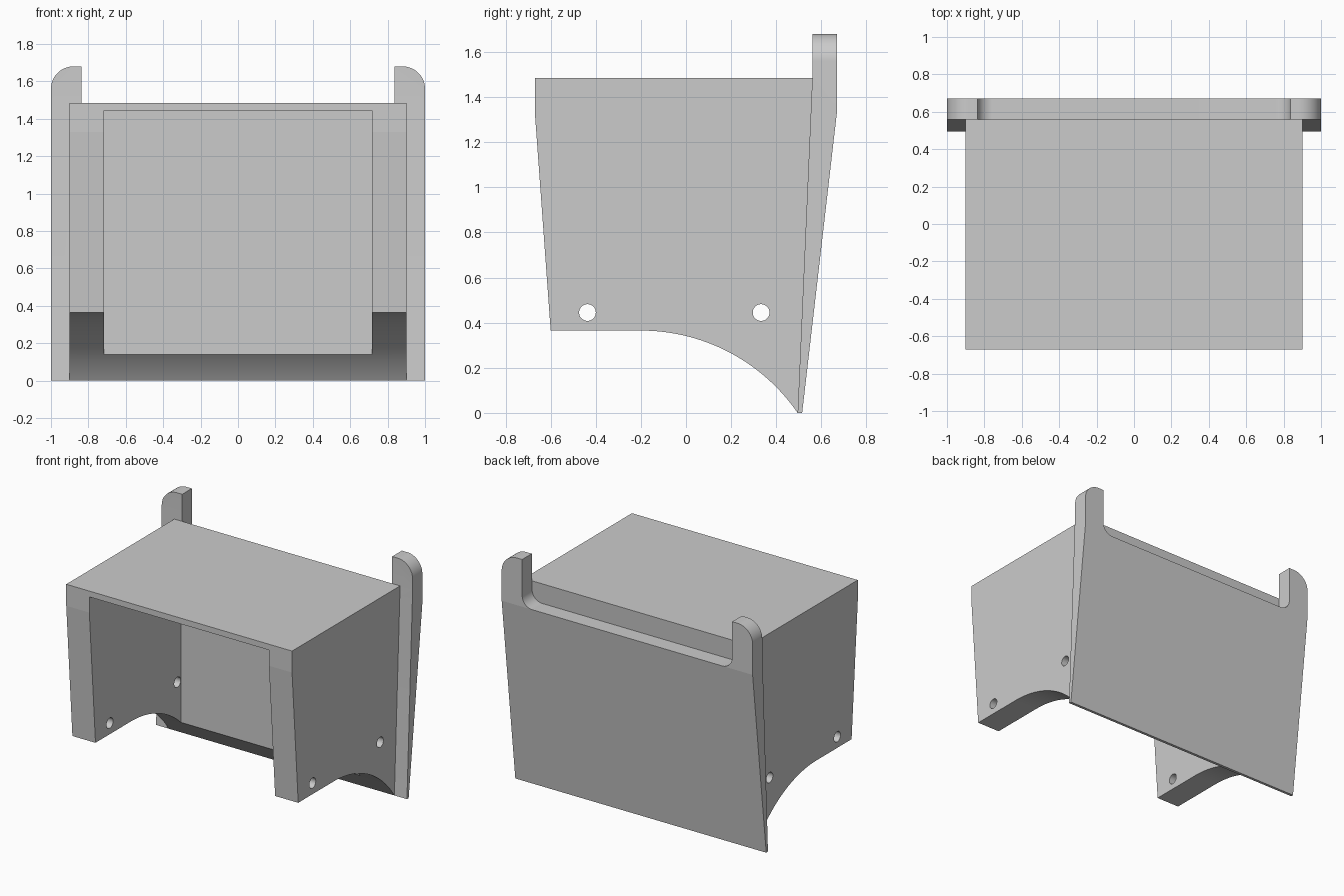
import bpy, bmesh, math
from mathutils import Vector

if "Cube" in bpy.data.objects:
    bpy.data.objects.remove(bpy.data.objects["Cube"], do_unlink=True)

grey = bpy.data.materials.new("light grey plastic")
grey.use_nodes = True
grey.diffuse_color = (0.6, 0.6, 0.6, 1)
grey.node_tree.nodes["Principled BSDF"].inputs["Base Color"].default_value = (0.6, 0.6, 0.6, 1)


def arc(cx, cy, r, start, end, steps=32):
    """Points on a circle between two angles in degrees."""
    angles = [math.radians(start + (end - start) * i / steps) for i in range(steps + 1)]
    return [(cx + r * math.cos(a), cy + r * math.sin(a)) for a in angles]


def prism(name, outline, place, sweep):
    """Extrude a 2D outline; place maps its points into space."""
    bm = bmesh.new()
    face = bm.faces.new([bm.verts.new(place(u, v)) for u, v in outline])
    new = bmesh.ops.extrude_face_region(bm, geom=[face])["geom"]
    verts = [g for g in new if isinstance(g, bmesh.types.BMVert)]
    bmesh.ops.translate(bm, verts=verts, vec=Vector(sweep))
    bmesh.ops.recalc_face_normals(bm, faces=bm.faces)
    mesh = bpy.data.meshes.new(name)
    bm.to_mesh(mesh)
    bm.free()
    mesh.materials.append(grey)
    obj = bpy.data.objects.new(name, mesh)
    bpy.context.collection.objects.link(obj)
    return obj


def across(name, outline, half):
    """Prism of a side profile (y, z), centred on x."""
    return prism(name, outline, lambda y, z: (-half, y, z), (2 * half, 0, 0))


def along(name, outline, front, back):
    """Prism of a front outline (x, z), from front to back."""
    return prism(name, outline, lambda x, z: (x, front, z), (0, back - front, 0))


def boolean(obj, cutter, operation):
    bpy.context.view_layer.objects.active = obj
    mod = obj.modifiers.new("cut", 'BOOLEAN')
    mod.operation, mod.solver, mod.object = operation, 'EXACT', cutter
    bpy.ops.object.modifier_apply(modifier=mod.name)
    bpy.data.objects.remove(cutter, do_unlink=True)


# Body: tapered front, arched underside, sloping back
R = 0.844
sweep_end = math.degrees(math.asin(0.695 / R))
underside = arc(-0.2, 0.365 - R, R, 90, 90 - sweep_end)
body = across("body", [(-0.67, 1.485), (-0.67, 1.33), (-0.6, 0.365)] + underside
              + [(0.56, 1.485)], 0.9)

# Open cavity through the front and underside
cavity = [(-0.716, -0.5), (0.716, -0.5), (0.716, 1.443), (-0.716, 1.443)]
boolean(body, along("cavity_cutter", cavity, -1, 0.373), 'DIFFERENCE')

# Pin holes through both side walls
for y in (-0.437, 0.333):
    boolean(body, across("hole_cutter", arc(y, 0.445, 0.037, 0, 360, 96)[:-1], 1.2), 'DIFFERENCE')

# Back plate: wedge profile trimmed to an outline with two rounded posts
FLOOR = 1.34
plate = across("back_plate", [(0.495, 0), (0.515, 0), (0.67, FLOOR), (0.67, 1.8),
                              (0.56, 1.8), (0.56, 1.485)], 1.1)
half = [(1, -0.2)] + arc(0.88, 1.56, 0.12, 0, 90) + [(0.837, 1.68)]
half += arc(0.757, FLOOR + 0.08, 0.08, 0, -90)
outline = half + [(-x, z) for x, z in reversed(half)]
boolean(plate, along("outline_cutter", outline, 0.2, 1), 'INTERSECT')

# Smooth the arcs, keep every crease sharp
for obj in (body, plate):
    bpy.ops.object.select_all(action='DESELECT')
    obj.select_set(True)
    bpy.context.view_layer.objects.active = obj
    bpy.ops.object.shade_smooth_by_angle(angle=math.radians(3.9))
